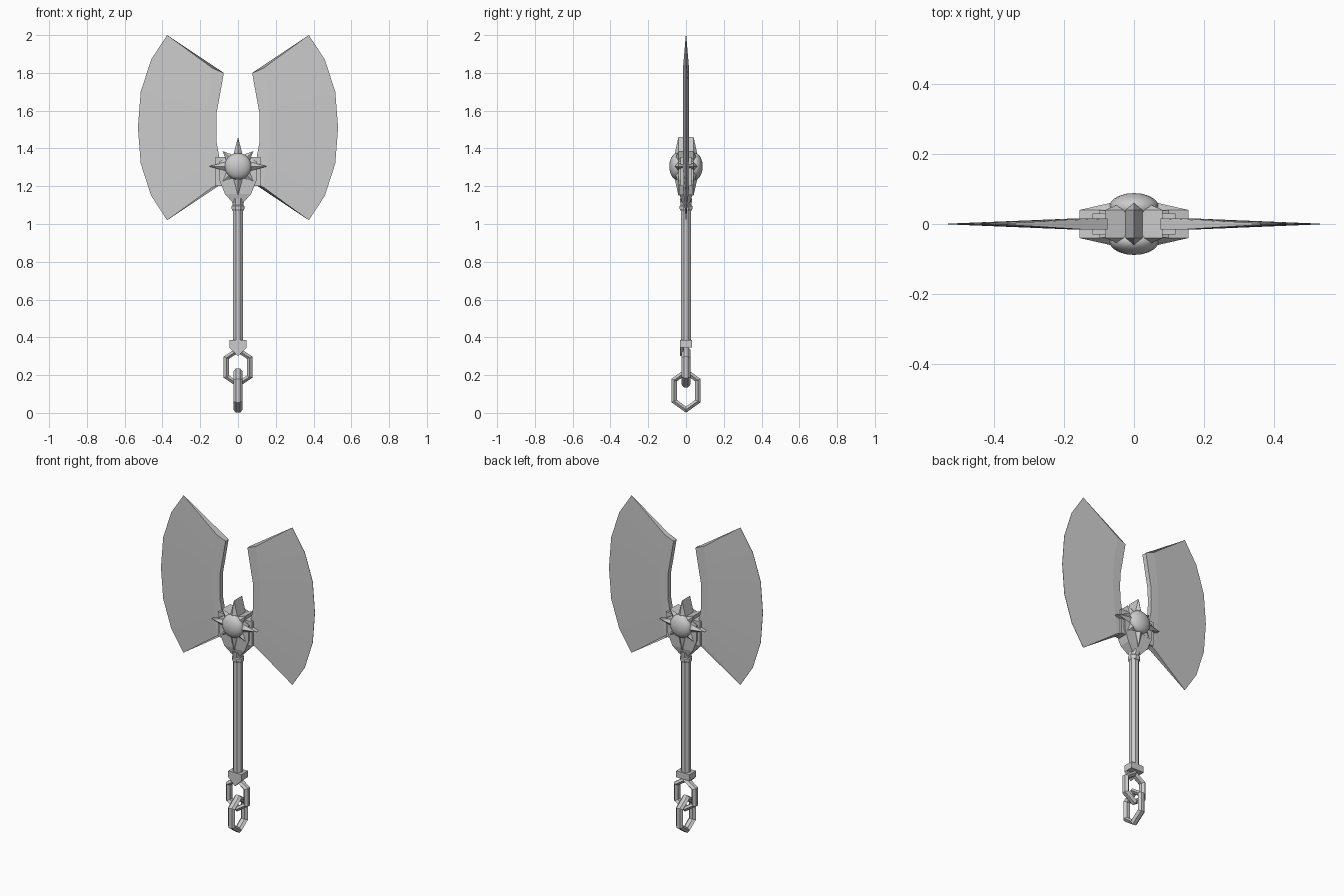
import bpy, bmesh
from math import sin, cos, pi, radians
from mathutils import Vector

if "Cube" in bpy.data.objects:
    bpy.data.objects.remove(bpy.data.objects["Cube"])


def make(name, verts, faces):
    me = bpy.data.meshes.new(name)
    me.from_pydata(verts, [], faces)
    bm = bmesh.new()
    bm.from_mesh(me)
    bmesh.ops.remove_doubles(bm, verts=bm.verts, dist=1e-5)
    bmesh.ops.recalc_face_normals(bm, faces=bm.faces)
    bm.to_mesh(me)
    bm.free()
    ob = bpy.data.objects.new(name, me)
    bpy.context.collection.objects.link(ob)
    return ob


def loft(name, rings, closed=False):
    """Skin a list of equal-length rings; cap the ends unless closed."""
    n, m = len(rings[0]), len(rings)
    verts = [v for r in rings for v in r]
    faces = []
    for i in range(m if closed else m - 1):
        a, b = i * n, (i + 1) % m * n
        faces += [(a + j, a + (j + 1) % n, b + (j + 1) % n, b + j) for j in range(n)]
    if not closed:
        faces += [tuple(range(n)), tuple(range((m - 1) * n, m * n))]
    return make(name, verts, faces)


def mirror(ob, axes):
    mod = ob.modifiers.new("mirror", 'MIRROR')
    mod.use_axis = axes
    return ob


def turned(name, profile, sides=8):
    rings = [[(r * cos((k + .5) * 2 * pi / sides), r * sin((k + .5) * 2 * pi / sides), z)
              for k in range(sides)] for r, z in profile]
    return loft(name, rings)


def box(name, lo, hi):
    (x0, y0, z0), (x1, y1, z1) = lo, hi
    return loft(name, [[(x0, y0, z), (x1, y0, z), (x1, y1, z), (x0, y1, z)] for z in (z0, z1)])


# Blades: thick inner spine, tapering to a sharp curved edge
inner = [(.075, .29), (.10, .15), (.113, .08), (.115, 0)]
middle = [(.135, .315), (.153, .20), (.163, .10), (.165, 0)]
outer = [(.375, .49), (.46, .36), (.515, .19), (.53, 0)]
full = lambda c: c + [(x, -z) for x, z in c[-2::-1]]
rings = []
for i, m, o in zip(full(inner), full(middle), full(outer)):
    rings.append([(i[0], -.015, 1.51 + i[1]), (m[0], -.016, 1.51 + m[1]),
                  (o[0], -.001, 1.51 + o[1]), (o[0], .001, 1.51 + o[1]),
                  (m[0], .016, 1.51 + m[1]), (i[0], .015, 1.51 + i[1])])
mirror(loft("blades", rings), (True, False, False))

# Brackets gripping the blades
mirror(box("blade_brackets", (.045, -.03, 1.20), (.118, .03, 1.355)), (True, False, False))

# Shield-shaped head block, narrowing towards the shaft
head = [(.03, .022, 1.115), (.07, .035, 1.16), (.10, .04, 1.235), (.10, .04, 1.33), (.06, .035, 1.35)]
loft("head_block", [[(-x, -y, z), (x, -y, z), (x, y, z), (-x, y, z)] for x, y, z in head])

# Eight-pointed star running through the head
C = 1.305
rim = []
for k in range(16):
    r = .065 if k % 2 else (.155 if k % 4 == 0 else .115)
    a = k * pi / 8
    rim.append((r * cos(a), C + r * sin(a)))
verts = [(x, -.04, z) for x, z in rim] + [(x, .04, z) for x, z in rim]
verts += [(0, -.075, C), (0, .075, C)]
faces = []
for k in range(16):
    j = (k + 1) % 16
    faces += [(k, j, j + 16, k + 16), (k, j, 32), (k + 16, j + 16, 33)]
make("star", verts, faces)

# Rounded bosses on both sides of the star
for side, label in ((-1, "front"), (1, "back")):
    bpy.ops.mesh.primitive_uv_sphere_add(segments=16, ring_count=10, radius=1,
                                         location=(0, side * .048, C), rotation=(radians(90), 0, 0))
    boss = bpy.context.object
    boss.name = label + "_boss"
    boss.scale = (.071, .071, .04)
    bpy.ops.object.shade_smooth_by_angle()

# Shaft with collar under the head
turned("shaft", [(.029, .36), (.029, 1.2)])
turned("collar", [(.031, 1.07), (.036, 1.08), (.036, 1.095), (.031, 1.1), (.036, 1.135)])

# Pommel cap and its pointed front plate
box("pommel_cap", (-.045, -.032, .345), (.045, .032, .385))
plate = [(-.045, .38), (-.045, .345), (0, .30), (.045, .345), (.045, .38)]
loft("pommel_plate", [[(x, y, z) for x, z in plate] for y in (-.031, -.010)])


# Chain links: six-sided rings with a diamond section
def link(name, z, half_w, half_h, flat, along_y):
    path = [(0, half_h), (half_w, flat), (half_w, -flat), (0, -half_h), (-half_w, -flat), (-half_w, flat)]
    rings = []
    for u, v in path:
        iu = u * (1 - .029 / half_w)
        iv = v * (1 - .032 / half_h) if u == 0 else v * .8
        mu, mv = (u + iu) / 2, (v + iv) / 2
        sec = [(u, -.011, v), (mu, -.024, mv), (iu, -.011, iv), (iu, .011, iv), (mu, .024, mv), (u, .011, v)]
        rings.append([(b, a, z + c) if along_y else (a, b, z + c) for a, b, c in sec])
    return loft(name, rings, closed=True)


link("upper_link", .242, .076, .107, .056, False)
link("lower_link", .118, .077, .117, .062, True)
